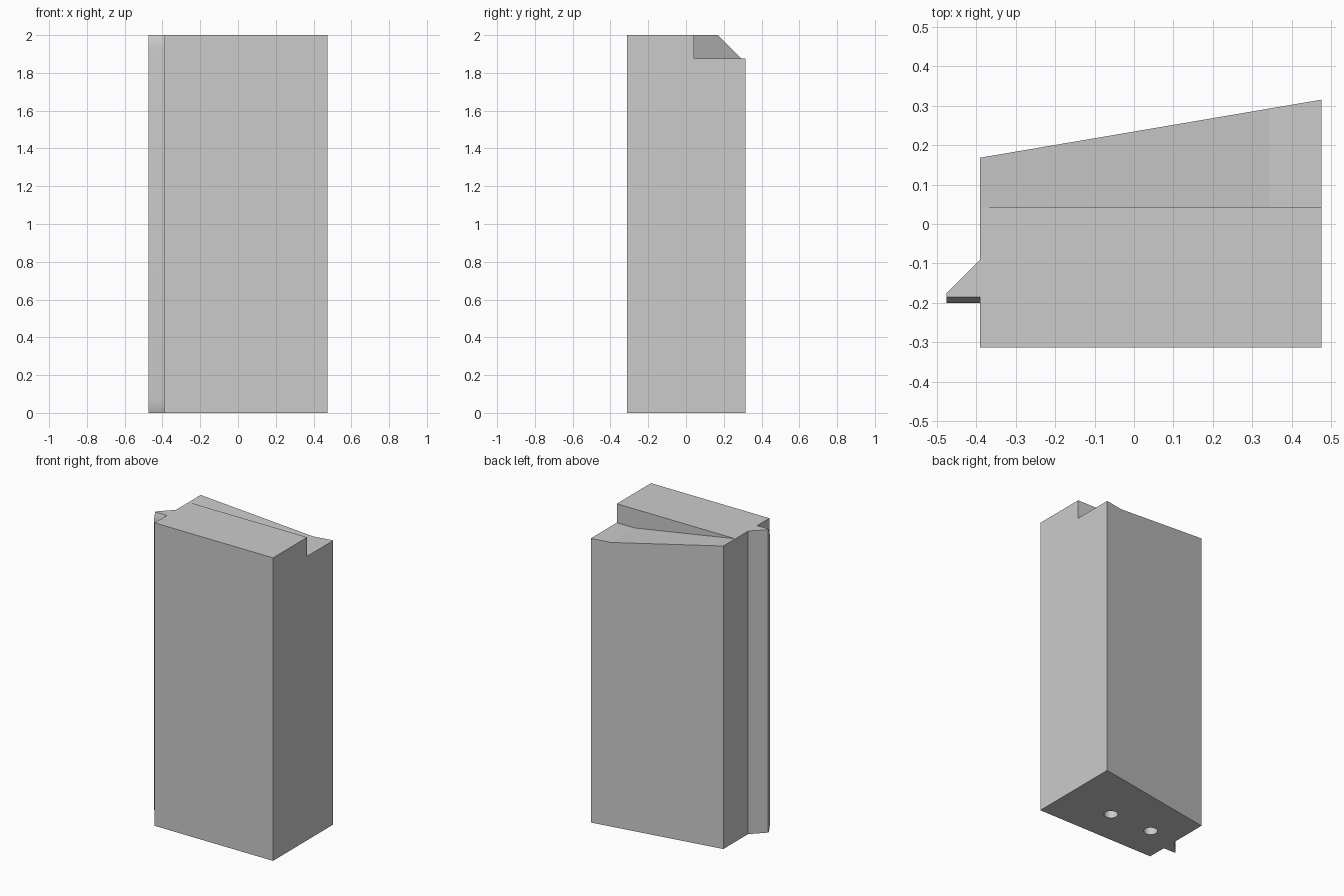
import bpy, bmesh, math
from mathutils import Vector

if "Cube" in bpy.data.objects:
    bpy.data.objects.remove(bpy.data.objects["Cube"], do_unlink=True)

grey = bpy.data.materials.new("plain_grey")
grey.use_nodes = True
COLOUR = (0.6, 0.6, 0.6, 1)
grey.diffuse_color = COLOUR
grey.node_tree.nodes["Principled BSDF"].inputs["Base Color"].default_value = COLOUR

HEIGHT = 2.0
SIDE = -0.39      # plain side wall that carries the rib


def loft(name, sections):
    """Skin a stack of matching closed outlines and cap both ends."""
    bm = bmesh.new()
    rings = [[bm.verts.new(p) for p in s] for s in sections]
    n = len(rings[0])
    for a, b in zip(rings, rings[1:]):
        for i in range(n):
            j = (i + 1) % n
            bm.faces.new((a[i], a[j], b[j], b[i]))
    bm.faces.new(rings[0])
    bm.faces.new(rings[-1])
    bmesh.ops.recalc_face_normals(bm, faces=bm.faces[:])
    mesh = bpy.data.meshes.new(name)
    bm.to_mesh(mesh)
    bm.free()
    mesh.materials.append(grey)
    obj = bpy.data.objects.new(name, mesh)
    bpy.context.collection.objects.link(obj)
    return obj


def activate(obj):
    bpy.ops.object.select_all(action='DESELECT')
    obj.select_set(True)
    bpy.context.view_layer.objects.active = obj


def cut(target, cutter):
    mod = target.modifiers.new("cut", 'BOOLEAN')
    mod.operation = 'DIFFERENCE'
    mod.solver = 'EXACT'
    mod.object = cutter
    activate(target)
    bpy.ops.object.modifier_apply(modifier=mod.name)
    bpy.data.objects.remove(cutter, do_unlink=True)


# Main block with a slanted back
plan = [(SIDE, -0.313), (0.475, -0.313), (0.475, 0.315), (SIDE, 0.168)]
block = loft("block", [[(x, y, z) for x, y in plan] for z in (0, HEIGHT)])

# Notch along the top back edge: short flat floor, then a ramp up to the side
notch = [(0.6, 1.875), (0.344, 1.875), (-0.683, 2.05), (0.6, 2.05)]
cut(block, loft("notch_cutter", [[(x, y, z) for x, z in notch] for y in (0.043, 0.5)]))

# Two round holes in the underside
for x in (0.116, -0.196):
    bpy.ops.mesh.primitive_cylinder_add(vertices=32, radius=0.042, depth=0.4,
                                        location=(x, -0.078, 0))
    cutter = bpy.context.object
    cutter.data.materials.append(grey)
    cut(block, cutter)

# Side rib: wedge section whose front face curves back at both ends
ease = [(0, -0.185), (0.02, -0.192), (0.045, -0.197), (0.08, -0.2)]
levels = ease + [(HEIGHT - z, y) for z, y in reversed(ease)]
rib = loft("side_rib", [[(SIDE, front, z), (SIDE, -0.09, z),
                         (-0.475, -0.175, z), (-0.475, front, z)]
                        for z, front in levels])

for obj in (block, rib):
    activate(obj)
    bpy.ops.object.shade_smooth_by_angle(angle=math.radians(25))

# The ramp meets the notch floor in a shallow crease: keep the block planar
for face in block.data.polygons:
    face.use_smooth = abs(face.normal.z) < 0.01 and face.area < 0.01
